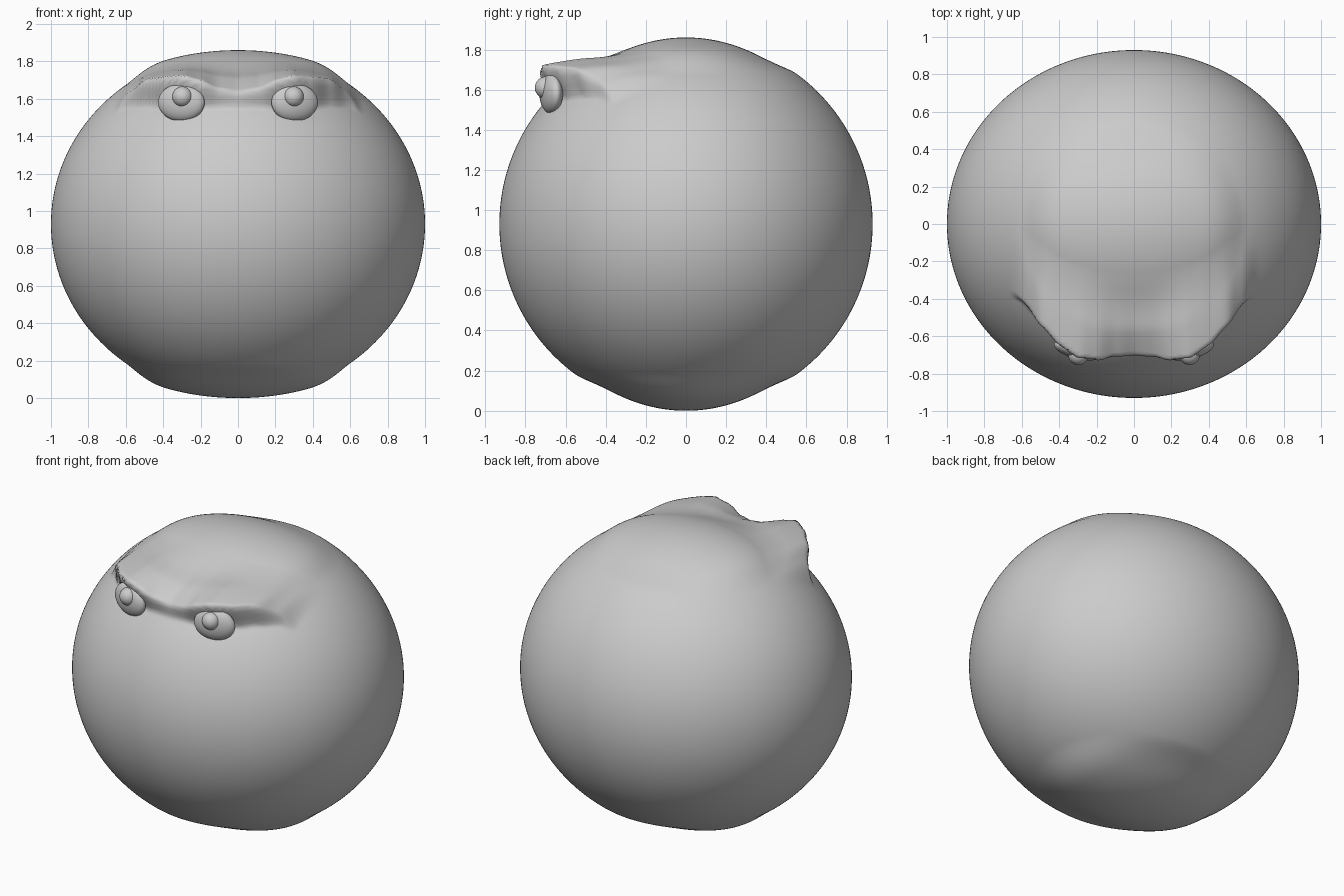
import bpy, bmesh, math
from mathutils import Vector

if "Cube" in bpy.data.objects:
    bpy.data.objects.remove(bpy.data.objects["Cube"])

R, CZ = 0.93, 0.93

# Brow profile, keyed by |x|: lip elevation angle (degrees) and overhang
LIP = [(0, 45.5), (.15, 46), (.3, 48), (.4, 50.5), (.5, 55), (.6, 60), (1, 60)]
OVERHANG = [(0, .065), (.1, .085), (.2, .145), (.3, .18), (.4, .165), (.5, .135), (.57, .07), (.66, 0), (1, 0)]


def smooth(a, b, v):
    t = min(1, max(0, (v - a) / (b - a)))
    return t * t * (3 - 2 * t)


def lookup(table, v):
    for (a, p), (b, q) in zip(table, table[1:]):
        if v <= b:
            return p + (q - p) * smooth(a, b, v) * .5 + (q - p) * (v - a) / (b - a) * .5
    return table[-1][1]


def body_point(x, ang):
    """Ellipsoid slice at x; ang is measured from the front upwards."""
    base = R * math.sqrt(max(0, 1 - x * x))
    d = math.degrees(ang) - lookup(LIP, abs(x))
    if d < 0:
        g = smooth(-4.2, 0, d)
    else:
        g = max(0, 1 - d / 28) ** 1.7
    r = base + lookup(OVERHANG, abs(x)) * g
    y, z = -r * math.cos(ang), r * math.sin(ang)
    # slight ridge along x at crown and base
    nz = base * math.sin(ang) / R
    z += math.copysign(.13, z) * (x * x - y * y) * smooth(.8, .93, abs(nz))
    return Vector((x, y, z + CZ))


def add_object(name, bm):
    mesh = bpy.data.meshes.new(name)
    bmesh.ops.recalc_face_normals(bm, faces=bm.faces)
    for f in bm.faces:
        f.smooth = True
    bm.to_mesh(mesh)
    bm.free()
    ob = bpy.data.objects.new(name, mesh)
    bpy.context.collection.objects.link(ob)
    return ob


# Body with brow shelf: rings along x joined into a closed skin
SEG, RINGS = 384, 160
bm = bmesh.new()
rings = []
for i in range(1, RINGS):
    x = -math.cos(math.pi * i / RINGS)
    rings.append([bm.verts.new(body_point(x, -math.pi + 2 * math.pi * j / SEG)) for j in range(SEG)])
for a, b in zip(rings, rings[1:]):
    for j in range(SEG):
        k = (j + 1) % SEG
        bm.faces.new((a[j], a[k], b[k], b[j]))
for ring, x in ((rings[0], -1), (rings[-1], 1)):
    tip = bm.verts.new((x, 0, CZ))
    for j in range(SEG):
        bm.faces.new((ring[j], ring[(j + 1) % SEG], tip))
add_object("body", bm)


def ball(name, loc, scale, yaw=0):
    bm = bmesh.new()
    bmesh.ops.create_uvsphere(bm, u_segments=40, v_segments=24, radius=1)
    ob = add_object(name, bm)
    ob.location, ob.scale, ob.rotation_euler = loc, scale, (0, 0, yaw)
    return ob


# Eyes: flattened eyeball tucked under the brow, with a round pupil
for side, s in (("left", -1), ("right", 1)):
    ball(side + "_eye", (s * .303, -.672, 1.58), (.128, .05, .1), s * math.radians(15))
    ball(side + "_pupil", (s * .297, -.698, 1.61), (.055, .055, .055))
